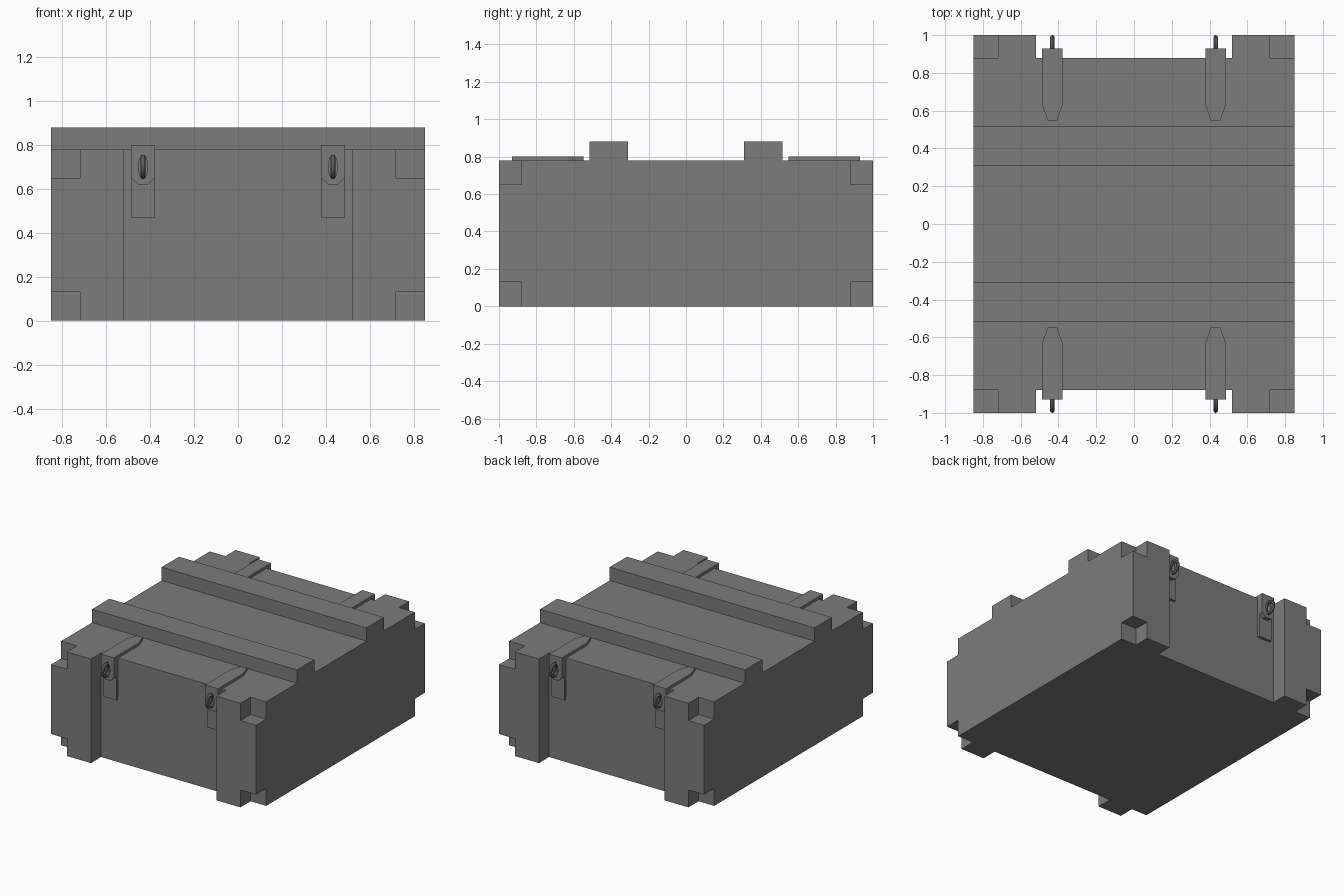
import bpy, bmesh, math
from mathutils import Vector

if "Cube" in bpy.data.objects:
    bpy.data.objects.remove(bpy.data.objects["Cube"])

dark = bpy.data.materials.new("dark_grey")
dark.diffuse_color = (0.2, 0.2, 0.2, 1)
dark.use_nodes = True
dark.node_tree.nodes["Principled BSDF"].inputs["Base Color"].default_value = dark.diffuse_color


def finish(obj, x=True, y=True):
    """Mirror the part about the centre and colour it."""
    m = obj.modifiers.new("Mirror", 'MIRROR')
    m.use_axis = (x, y, False)
    m.use_mirror_merge = False
    obj.data.materials.append(dark)


def prism(name, loops, plane, lo, hi):
    """Extrude outline loops (first outer, rest holes) from lo to hi.
    plane 'XZ' extrudes along y, plane 'XY' extrudes along z."""
    def place(a, b):
        return (a, lo, b) if plane == 'XZ' else (a, b, lo)
    bm = bmesh.new()
    edges = []
    for pts in loops:
        vs = [bm.verts.new(place(a, b)) for a, b in pts]
        edges += [bm.edges.new((vs[i - 1], vs[i])) for i in range(len(vs))]
    if len(loops) == 1:
        bm.faces.new(vs)
    else:
        bmesh.ops.triangle_fill(bm, use_beauty=True, edges=edges)
    ext = bmesh.ops.extrude_face_region(bm, geom=bm.faces[:], use_keep_orig=True)
    move = Vector((0, hi - lo, 0)) if plane == 'XZ' else Vector((0, 0, hi - lo))
    bmesh.ops.translate(bm, vec=move,
                        verts=[g for g in ext['geom'] if isinstance(g, bmesh.types.BMVert)])
    bmesh.ops.recalc_face_normals(bm, faces=bm.faces[:])
    me = bpy.data.meshes.new(name)
    bm.to_mesh(me)
    bm.free()
    ob = bpy.data.objects.new(name, me)
    bpy.context.collection.objects.link(ob)
    return ob


def rect(x0, x1, y0, y1):
    return [(x0, y0), (x1, y0), (x1, y1), (x0, y1)]


W, D, H = 0.85, 0.88, 0.78      # half width, half depth, height of the body
LX, LW = 0.432, 0.054           # latch centre and half width

# main body
body = prism("crate_body", [rect(-W, W, -D, D)], 'XY', 0, H)
body.data.materials.append(dark)

# corner posts with notched outer corners
post = [(0.52, 0), (0.72, 0), (0.72, 0.13), (W, 0.13),
        (W, 0.65), (0.72, 0.65), (0.72, H), (0.52, H)]
finish(prism("corner_post", [post], 'XZ', D, 1.0))

# raised slats across the lid
finish(prism("lid_slat", [rect(-W, W, 0.31, 0.515)], 'XY', H, 0.88), x=False)

# latch back plate on the wall
finish(prism("latch_back_plate", [rect(LX - LW, LX + LW, 0.47, H)], 'XZ', D, 0.90))

# strap lying on the lid, tapered at its inner end
strap = [(LX - LW, 0.93), (LX - LW, 0.63), (LX - 0.024, 0.547),
         (LX + 0.024, 0.547), (LX + LW, 0.63), (LX + LW, 0.93)]
finish(prism("latch_strap", [strap], 'XY', H, 0.80))

# hanging hasp with an oval slot
hasp = [(LX - LW, H), (LX - LW, 0.65), (LX - 0.022, 0.62),
        (LX + 0.022, 0.62), (LX + LW, 0.65), (LX + LW, H)]
slot = []
for i in range(16):
    a = 2 * math.pi * (i + 0.5) / 16
    slot.append((LX + 0.02 * math.cos(a), 0.70 + 0.055 * math.sin(a)))
finish(prism("latch_hasp", [hasp, slot], 'XZ', 0.90, 0.93))

# staple ring poking through the slot
bpy.ops.mesh.primitive_torus_add(location=(0, 0, 0), major_segments=24, minor_segments=10,
                                 major_radius=0.043, minor_radius=0.012)
ring = bpy.context.object
ring.name = "latch_staple"
for v in ring.data.vertices:    # stand the ring in the yz plane
    x, y, z = v.co
    v.co = (LX + z, 0.945 + x, 0.70 + y)
bpy.ops.object.shade_smooth_by_angle()
finish(ring)
